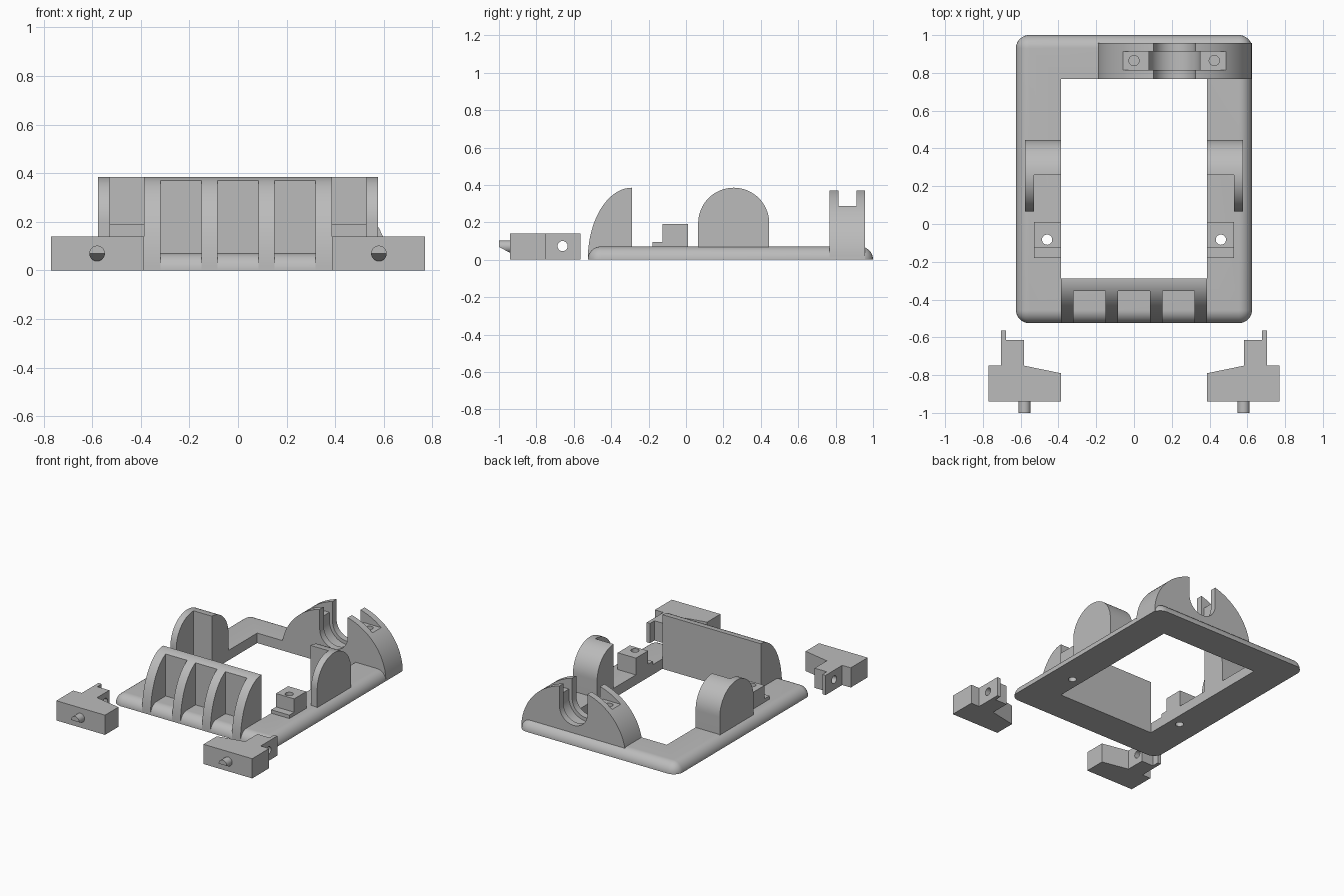
import bpy, bmesh
from math import sin, cos, pi
from mathutils import Vector

if "Cube" in bpy.data.objects:
    bpy.data.objects.remove(bpy.data.objects["Cube"])

grey = bpy.data.materials.new("plain grey")
grey.use_nodes = True
GREY = (0.5, 0.5, 0.5, 1)
grey.diffuse_color = GREY
grey.node_tree.nodes["Principled BSDF"].inputs["Base Color"].default_value = GREY


def finish(name, bm):
    bmesh.ops.recalc_face_normals(bm, faces=bm.faces)
    mesh = bpy.data.meshes.new(name)
    bm.to_mesh(mesh)
    bm.free()
    mesh.materials.append(grey)
    ob = bpy.data.objects.new(name, mesh)
    bpy.context.collection.objects.link(ob)
    return ob


def prism(name, points, axis, lo, hi):
    """Extrude a flat outline along an axis; x takes (y, z), y takes (x, z), z takes (x, y)."""
    place = {"x": lambda a, b, d: (d, a, b),
             "y": lambda a, b, d: (a, d, b),
             "z": lambda a, b, d: (a, b, d)}[axis]
    bm = bmesh.new()
    face = bm.faces.new([bm.verts.new(place(a, b, lo)) for a, b in points])
    side = bmesh.ops.extrude_face_region(bm, geom=[face])["geom"]
    verts = [v for v in side if isinstance(v, bmesh.types.BMVert)]
    bmesh.ops.translate(bm, verts=verts, vec=Vector(place(0, 0, hi - lo)))
    return finish(name, bm)


def box(name, x, y, z):
    return prism(name, [(x[0], y[0]), (x[1], y[0]), (x[1], y[1]), (x[0], y[1])], "z", *z)


def arc(cx, cy, rx, ry, start, end, n=32):
    steps = [start + (end - start) * i / n for i in range(n + 1)]
    return [(cx + rx * cos(t), cy + ry * sin(t)) for t in steps]


def rod(name, cx, cy, r, axis, lo, hi):
    return prism(name, arc(cx, cy, r, r, 0, 2 * pi, 32)[:-1], axis, lo, hi)


def cut(ob, *cutters):
    for c in cutters:
        mod = ob.modifiers.new("cut", "BOOLEAN")
        mod.operation, mod.solver, mod.object = "DIFFERENCE", "EXACT", c
    graph = bpy.context.evaluated_depsgraph_get()
    mesh = bpy.data.meshes.new_from_object(ob.evaluated_get(graph))
    ob.modifiers.clear()
    ob.data = mesh
    for c in cutters:
        bpy.data.objects.remove(c)


def smooth(ob):
    bpy.ops.object.select_all(action="DESELECT")
    ob.select_set(True)
    bpy.context.view_layer.objects.active = ob
    bpy.ops.object.shade_smooth_by_angle(angle=0.5)


HALF_W, FRONT, BACK, THICK = 0.625, -0.525, 1.0, 0.07
OPEN_X, OPEN_FRONT, OPEN_BACK = 0.387, -0.288, 0.768
TOP = 0.385
HOLE_R = 0.027

# Base frame: rounded slab sliced flat underneath, with a window
bm = bmesh.new()
bmesh.ops.create_cube(bm, size=1)
for v in bm.verts:
    v.co = (v.co.x * 2 * HALF_W, (FRONT + BACK) / 2 + v.co.y * (BACK - FRONT), v.co.z * 2.02 * THICK)
bmesh.ops.bevel(bm, geom=bm.edges[:], offset=THICK, segments=12, profile=0.5, affect="EDGES")
bmesh.ops.bisect_plane(bm, geom=bm.verts[:] + bm.edges[:] + bm.faces[:],
                       plane_co=(0, 0, 0), plane_no=(0, 0, 1), clear_inner=True)
bmesh.ops.holes_fill(bm, edges=[e for e in bm.edges if e.is_boundary], sides=0)
frame = finish("base_frame", bm)
cut(frame, box("window", (-OPEN_X, OPEN_X), (OPEN_FRONT, OPEN_BACK), (-1, 1)),
    *[rod("screw_hole", s * 0.46, -0.083, HOLE_R, "z", -1, 1) for s in (-1, 1)])
smooth(frame)

# Curved front wall with three recesses between ribs
profile = arc(OPEN_FRONT, 0, OPEN_FRONT - FRONT, TOP, pi / 2, pi) + [(OPEN_FRONT, 0)]
wall = prism("front_wall", profile, "x", -OPEN_X, OPEN_X)
cut(wall, *[box("recess", (x - 0.085, x + 0.085), (-1, -0.355), (-1, 1)) for x in (-0.235, 0, 0.235)])
smooth(wall)

for s, side in ((-1, "right"), (1, "left")):
    def span(a, b):
        return tuple(sorted((s * a, s * b)))

    # Round-topped side support with a notch on its inner front half
    outline = [(0.445, 0)] + arc(0.255, TOP - 0.19, 0.19, 0.19, 0, pi) + [(0.065, 0)]
    arch = prism(side + "_side_support", outline, "x", *span(OPEN_X, 0.577))
    cut(arch, box("notch", span(0.2, 0.53), (-0.1, 0.26), (THICK, 1)))
    smooth(arch)

    # Stepped screw block
    steps = [(-0.18, 0.03), (0.01, 0.03), (0.01, 0.19), (-0.126, 0.19), (-0.126, 0.095), (-0.18, 0.095)]
    block = prism(side + "_screw_block", steps, "x", *span(OPEN_X, 0.53))
    cut(block, rod("screw_hole", s * 0.46, -0.083, HOLE_R, "z", -1, 1))
    smooth(block)

    # Loose clip with a cross hole in its tongue
    shape = [(0.77, -0.94), (0.77, -0.75), (0.703, -0.75), (0.703, -0.563), (0.677, -0.563),
             (0.677, -0.613), (0.582, -0.613), (0.582, -0.75), (OPEN_X, -0.79), (OPEN_X, -0.94)]
    clip = prism(side + "_clip", [(s * x, y) for x, y in shape], "z", 0, 0.14)
    cut(clip, rod("cross_hole", -0.66, 0.073, HOLE_R, "x", -1, 1))
    smooth(clip)

    # Clip pin with a sloped underside
    pin = rod(side + "_clip_pin", s * 0.58, 0.07, 0.032, "y", -1, -0.93)
    cut(pin, prism("slope", [(-1.02, 0.08), (-0.94, 0.036), (-0.94, -0.1), (-1.02, -0.1)], "x", -1, 1))
    smooth(pin)

# Rear cradle: half-round block with a stepped U slot and a screw pocket
MID = 0.2145
cradle = prism("rear_cradle", arc(MID, 0, 0.41, TOP, 0, pi, 48), "y", OPEN_BACK, 0.957)


def u_slot(r, lo, hi):
    return prism("u_slot", arc(MID, 0.23, r, r, pi, 2 * pi) + [(MID + r, 1), (MID - r, 1)], "y", lo, hi)


cut(cradle, u_slot(0.11, 0, 2), u_slot(0.135, 0.815, 0.912),
    box("pocket", (-0.065, 0.487), (0.815, 0.912), (0.288, 1)),
    *[rod("pocket_hole", x, 0.865, HOLE_R, "z", 0.1, 1) for x in (0, 0.425)])
smooth(cradle)
